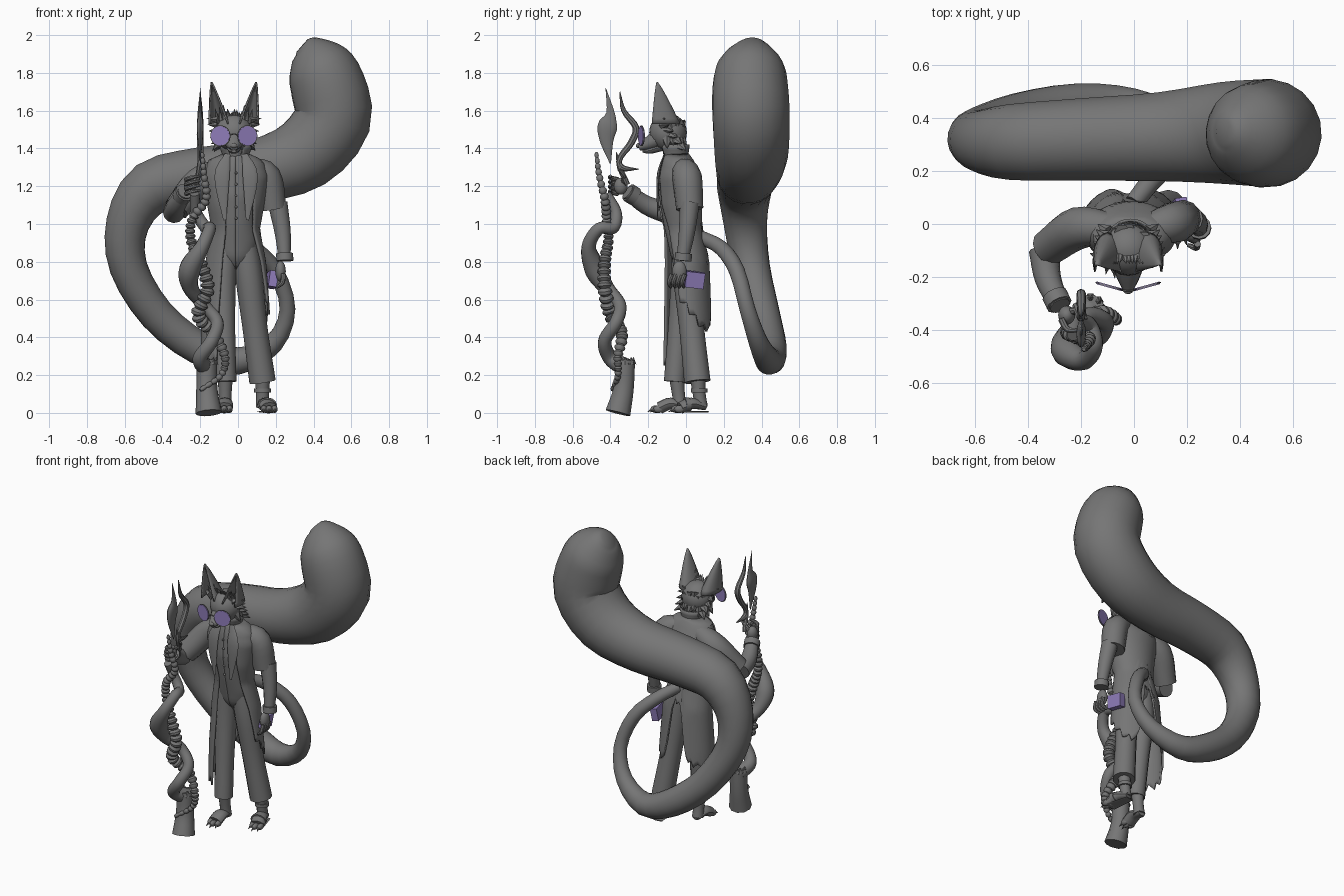
import bpy, math, random
from mathutils import Vector

random.seed(4)
if "Cube" in bpy.data.objects:
    bpy.data.objects.remove(bpy.data.objects["Cube"])


def material(name, rgb):
    mat = bpy.data.materials.new(name)
    mat.use_nodes = True
    mat.diffuse_color = (*rgb, 1)
    mat.node_tree.nodes["Principled BSDF"].inputs["Base Color"].default_value = (*rgb, 1)
    return mat


GREY = material("charcoal grey", (.18, .18, .18))
PURPLE = material("soft purple", (.27, .2, .48))
parts = []


def make(name, verts, faces, mat=GREY, thick=0):
    mesh = bpy.data.meshes.new(name)
    mesh.from_pydata(verts, [], faces)
    mesh.materials.append(mat)
    obj = bpy.data.objects.new(name, mesh)
    bpy.context.collection.objects.link(obj)
    if thick:
        solid = obj.modifiers.new("thickness", "SOLIDIFY")
        solid.thickness = thick
        solid.offset = 0
    parts.append(obj)


def spline(points, sub):
    """Smooth path through (x, y, z, radius) points."""
    p = [Vector(q) for q in points]
    p = [p[0] * 2 - p[1]] + p + [p[-1] * 2 - p[-2]]
    out = []
    for a, b, c, d in zip(p, p[1:], p[2:], p[3:]):
        for k in range(sub):
            t = k / sub
            out.append((b * 2 + (c - a) * t + (a * 2 - b * 5 + c * 4 - d) * t * t
                        + (b * 3 - a - c * 3 + d) * t ** 3) / 2)
    return out + [p[-2]]


def tube(name, points, n=12, sub=4, ref=(1, 0, 0), flat=1, beads=False, mat=GREY):
    """Capped tube; ref is the wide direction, flat squashes the other one."""
    path = spline(points, sub)
    axis, verts, faces = Vector(ref), [], []
    for i, q in enumerate(path):
        t = (path[min(i + 1, len(path) - 1)] - path[max(i - 1, 0)]).to_3d().normalized()
        axis = (axis - t * axis.dot(t)).normalized()
        side = t.cross(axis) * flat
        r = max(q[3], .001) * (.65 if beads and i % 3 == 0 else 1)
        for k in range(n):
            ang = math.tau * k / n
            verts.append(q.to_3d() + (axis * math.cos(ang) + side * math.sin(ang)) * r)
    for i in range(len(path) - 1):
        for k in range(n):
            m = (k + 1) % n
            faces.append((i * n + k, i * n + m, i * n + n + m, i * n + n + k))
    faces += [tuple(reversed(range(n))), tuple(range(len(verts) - n, len(verts)))]
    make(name, verts, faces, mat)


def spike(name, base, tip, r, flat=1, ref=(1, 0, 0)):
    tube(name, [(*base, r), (*tip, 0)], n=6, sub=1, flat=flat, ref=ref)


def sheet(name, f, nu, nv, thick):
    verts = [f(u / nu, v / nv) for v in range(nv + 1) for u in range(nu + 1)]
    w = nu + 1
    faces = [(v * w + u, v * w + u + 1, v * w + w + u + 1, v * w + w + u)
             for v in range(nv) for u in range(nu)]
    make(name, verts, faces, GREY, thick)


def ball(name, centre, size):
    bpy.ops.mesh.primitive_uv_sphere_add(segments=20, ring_count=12, location=centre)
    obj = bpy.context.object
    obj.name, obj.scale = name, size
    obj.data.materials.append(GREY)
    parts.append(obj)


def clamp(x):
    return max(0, min(1, x))


def garment(name, rows, gap_left, gap_right, hem, thick, nv=24):
    """Oval wrap open at the front; rows are (z, centre y, half width, half depth)."""
    def f(u, v):
        start, end = gap_left(v), math.tau - gap_right(v)
        ang = start + (end - start) * u
        z = rows[0][0] + (hem(ang, u) - rows[0][0]) * v
        for a, b in zip(rows, rows[1:]):
            if z >= b[0] or b is rows[-1]:
                t = min(1, (a[0] - z) / (a[0] - b[0]))
                cy, rx, ry = (a[j] + (b[j] - a[j]) * t for j in (1, 2, 3))
                break
        return Vector((-.012 + rx * math.sin(ang), cy - ry * math.cos(ang), z))
    sheet(name, f, 48, nv, thick)


# Great curling tail
tube("tail", [(0, .08, .93, .035), (.09, .19, .87, .04), (.2, .27, .75, .042),
              (.262, .325, .55, .042), (.19, .385, .37, .052), (0, .44, .275, .073),
              (-.21, .445, .345, .088), (-.43, .405, .52, .093), (-.58, .345, .77, .1),
              (-.585, .315, 1, .115), (-.46, .31, 1.19, .145), (-.2, .32, 1.25, .157),
              (.1, .33, 1.28, .17), (.35, .345, 1.37, .195), (.5, .345, 1.55, .205),
              (.475, .34, 1.73, .2), (.42, .345, 1.84, .175), (.365, .35, 1.92, .1),
              (.34, .35, 1.945, .045)], n=20, sub=3)

# Shirt, hips and trousers
closed = lambda v: 0
garment("shirt", [(1.37, -.06, .045, .05), (1.3, -.045, .12, .085), (1.15, -.04, .115, .1),
                  (1, -.03, .1, .085), (.9, -.01, .112, .082), (.82, -.005, .09, .07),
                  (.76, 0, .03, .03)], closed, closed, lambda a, u: .76, .008)
tube("left_trouser", [(.03, -.005, .93, .066), (.058, .005, .72, .072), (.09, .03, .45, .066),
                      (.13, .06, .165, .07)])
tube("right_trouser", [(-.055, -.005, .93, .066), (-.08, -.01, .72, .07), (-.075, -.035, .45, .06),
                       (-.065, -.06, .165, .057)])

# Long ragged coat, slit behind for the tail, longest at its right front
def coat_hem(ang, u):
    ragged = .045 * (round(u * 48) % 4) / 3
    slit = .4 * clamp(1.4 - abs(ang - math.pi) / .35)
    return .6 + ragged + slit - .17 * clamp(ang - 1.2) - .18 * clamp((ang - 4) / .7)

garment("coat", [(1.37, -.05, .06, .06), (1.335, -.045, .14, .08), (1.25, -.035, .17, .115),
                 (1.1, -.035, .145, .115), (.97, -.02, .122, .1), (.8, 0, .155, .12),
                 (.5, .005, .178, .135), (.25, .005, .18, .145)],
        lambda v: .35 + .95 * v, lambda v: .35 + .25 * v, coat_hem, .012, 32)
garment("collar", [(1.42, -.06, .085, .075), (1.35, -.055, .06, .06)],
        lambda v: .5, lambda v: .5, lambda a, u: 1.34, .01, 3)
for s, side in ((1, "left"), (-1, "right")):
    tube(side + "_lapel", [(-.01 + s * .045, -.115, 1.37, .015), (-.01 + s * .075, -.147, 1.25, .04),
                           (-.01 + s * .06, -.15, 1.02, .008)], flat=.2)
for i in range(5):
    ball("shirt_button", (-.01, -.146 + .004 * i, 1.27 - i * .06), (.007,) * 3)

# Sleeves, cuffs and arms
tube("left_sleeve", [(.06, -.02, 1.29, .062), (.15, .005, 1.25, .078), (.185, .02, 1.08, .072)])
tube("left_forearm", [(.21, .02, 1.11, .052), (.236, .005, .96, .043), (.246, -.015, .83, .033)])
tube("left_cuff", [(.247, -.012, .845, .045), (.248, -.016, .805, .045)], sub=1)
tube("right_sleeve", [(-.08, -.02, 1.29, .062), (-.21, -.015, 1.22, .08), (-.325, -.09, 1.08, .07)])
tube("right_forearm", [(-.34, -.1, 1.06, .058), (-.325, -.21, 1.1, .05), (-.28, -.31, 1.17, .04)])
tube("right_cuff", [(-.3, -.27, 1.145, .05), (-.283, -.305, 1.167, .05)], sub=1)

# Hands: palm, curled fingers with claws
ball("left_palm", (.225, -.035, .75), (.028, .038, .055))
ball("right_palm", (-.255, -.345, 1.2), (.032, .036, .045))
for i in range(4):
    y = -.075 + .023 * i
    tube("left_finger", [(.24, y, .735, .013), (.235, y - .015, .69, .012),
                         (.205, y - .005, .665, .008)], n=8)
    z = 1.16 + .025 * i
    tube("right_finger", [(-.275, -.36, z, .013), (-.25, -.4, z + .01, .012),
                          (-.2, -.4, z + .02, .007)], n=8)
tube("right_thumb", [(-.24, -.33, 1.22, .014), (-.2, -.33, 1.26, .012), (-.18, -.36, 1.29, .005)], n=8)

# Purple book held at the left side
bpy.ops.mesh.primitive_cube_add(size=1, location=(.18, .045, .705), rotation=(-.12, .15, .15))
book = bpy.context.object
book.name, book.scale = "book", (.045, .1, .085)
book.data.materials.append(PURPLE)
parts.append(book)

# Clawed feet and the sandal on the left one
for side, x, y, lean in (("left", .13, .07, .035), ("right", -.068, -.04, -.005)):
    tube(side + "_shin", [(x, y - .01, .2, .042), (x, y, .1, .034), (x, y + .01, .03, .036)])
    tube(side + "_foot", [(x, y + .035, .032, .026), (x + lean / 2, y - .04, .05, .044),
                          (x + lean, y - .1, .026, .046)], flat=.7)
    for k in (-1, 0, 1):
        tx, ty = x + lean + k * .028, y - .12 + abs(k) * .015
        ball(side + "_toe", (tx, ty, .02), (.017, .028, .02))
        spike(side + "_claw", (tx, ty - .02, .018), (tx + k * .006, ty - .045, .004), .009)
tube("sandal_sole", [(.13, .115, .006, .03), (.16, -.04, .006, .045)], sub=1, flat=.12)
tube("sandal_strap", [(.13, .07, .13, .044), (.13, .07, .108, .044)], sub=1)
tube("sandal_band", [(.15, .02, .045, .05), (.155, -.005, .042, .052)], sub=1, flat=.75)

# Head and muzzle
HX = -.022
tube("neck", [(HX + .01, -.06, 1.32, .05), (HX, -.08, 1.45, .055)])
ball("skull", (HX, -.095, 1.485), (.1, .1, .1))
tube("muzzle", [(HX, -.13, 1.46, .07), (HX, -.2, 1.425, .045), (HX, -.25, 1.405, .02)], flat=.8)
tube("jaw", [(HX, -.13, 1.41, .04), (HX, -.19, 1.39, .03), (HX, -.23, 1.385, .012)], flat=.6)
ball("nose", (HX, -.253, 1.415), (.018, .012, .013))

# Hollow ears, spectacles and cheek fur, mirrored
for s, side in ((1, "left"), (-1, "right")):
    def ear(u, v, s=s):
        ang = math.pi * (u * 1.3 - .15)
        r = .052 * (1 - v) ** .85 + .001
        return Vector((HX + s * (.078 + .04 * v) + r * math.cos(ang),
                       -.135 - .02 * v + r * 1.9 * math.sin(ang), 1.53 + .22 * v))
    sheet(side + "_ear", ear, 12, 8, .008)
    for k in range(3):
        spike(side + "_ear_tuft", (HX + s * (.05 + k * .018), -.13, 1.55),
              (HX + s * (.055 + k * .022), -.15, 1.63 - k * .01), .014)
    lens = Vector((HX + s * .071, -.236, 1.467))
    out = Vector((s * math.sin(.27), -math.cos(.27), 0))
    for name, r, depth, mat in (("lens", .051, .005, PURPLE), ("lens_rim", .055, .002, GREY)):
        tube(side + "_" + name, [(*(lens - out * depth), r), (*(lens + out * depth), r)],
             n=28, sub=1, mat=mat)
    for k in range(6):
        z, y = 1.55 - k * .027, -.14 + .022 * k
        spike(side + "_cheek_fur", (HX + s * .08, y, z),
              (HX + s * (.145 - .006 * k), y + .03, z + .01 - k * .007), .03, .7, (0, 1, 0))
tube("bridge", [(HX - .022, -.25, 1.47, .004), (HX, -.254, 1.477, .004), (HX + .022, -.25, 1.47, .004)], n=6)

# Fur on the nape, back of the skull and brow
for i in range(11):
    a = math.pi * (i / 10 - .5)
    aim = Vector((math.sin(a), math.cos(a), 0))
    for z, reach in ((1.45, .035), (1.53, .02)):
        base = Vector((HX, -.1, z + random.uniform(-.02, .02))) + aim * .075
        spike("nape_fur", base, base + aim * reach + Vector((0, 0, -.05)), .03)
    x = HX + (i - 5) * .014
    spike("brow_fur", (x, -.12, 1.565), (x + random.uniform(-.01, .01), -.15, 1.6 + random.uniform(-.01, .012)), .016)

# Staff: stump, smooth vine and ridged vine
tube("staff_stump", [(-.155, -.36, 0, .07), (-.165, -.33, .13, .056), (-.165, -.322, .28, .055)], n=10)
for k in range(8):
    a = math.tau * k / 8
    c, s = math.cos(a), math.sin(a)
    spike("stump_splinter", (-.165 + .04 * c, -.322 + .04 * s, .26),
          (-.165 + .05 * c, -.322 + .045 * s, .295), .022)
tube("smooth_vine", [(-.17, -.32, .24, .05), (-.2, -.4, .29, .04), (-.14, -.43, .38, .036),
                     (-.11, -.37, .48, .034), (-.18, -.35, .57, .034), (-.25, -.42, .66, .042),
                     (-.255, -.48, .76, .058), (-.19, -.515, .88, .038), (-.15, -.46, .975, .033),
                     (-.17, -.385, .98, .032), (-.22, -.37, 1.06, .03), (-.23, -.42, 1.16, .025)], sub=6)
tube("ridged_vine", [(-.2, -.39, .12, .012), (-.09, -.36, .2, .018), (-.07, -.36, .3, .025),
                     (-.13, -.34, .42, .034), (-.21, -.4, .52, .038), (-.16, -.43, .66, .038),
                     (-.2, -.43, .8, .034), (-.25, -.41, .92, .028), (-.24, -.42, 1.03, .026),
                     (-.17, -.43, 1.13, .024), (-.18, -.46, 1.26, .018), (-.19, -.475, 1.38, .01)],
     n=10, sub=12, beads=True)

# Flame blade and wisps above the staff
tube("flame_blade", [(-.2, -.4, 1.32, .003), (-.2, -.42, 1.44, .036), (-.2, -.415, 1.52, .052),
                     (-.2, -.4, 1.59, .022), (-.197, -.425, 1.72, .001)], ref=(0, 1, 0), flat=.35)
tube("wisp", [(-.22, -.31, 1.21, .014), (-.2, -.355, 1.33, .015), (-.2, -.29, 1.43, .018),
              (-.2, -.265, 1.51, .018), (-.2, -.33, 1.6, .013), (-.2, -.35, 1.7, .002)], n=8)
tube("wisp_hook", [(-.2, -.37, 1.38, .002), (-.2, -.34, 1.3, .016), (-.2, -.25, 1.29, .002)], n=8)

# Smooth shading with sharp edges kept
bpy.ops.object.select_all(action="DESELECT")
for obj in parts:
    obj.select_set(True)
bpy.context.view_layer.objects.active = parts[0]
bpy.ops.object.shade_smooth_by_angle(angle=math.radians(40))
